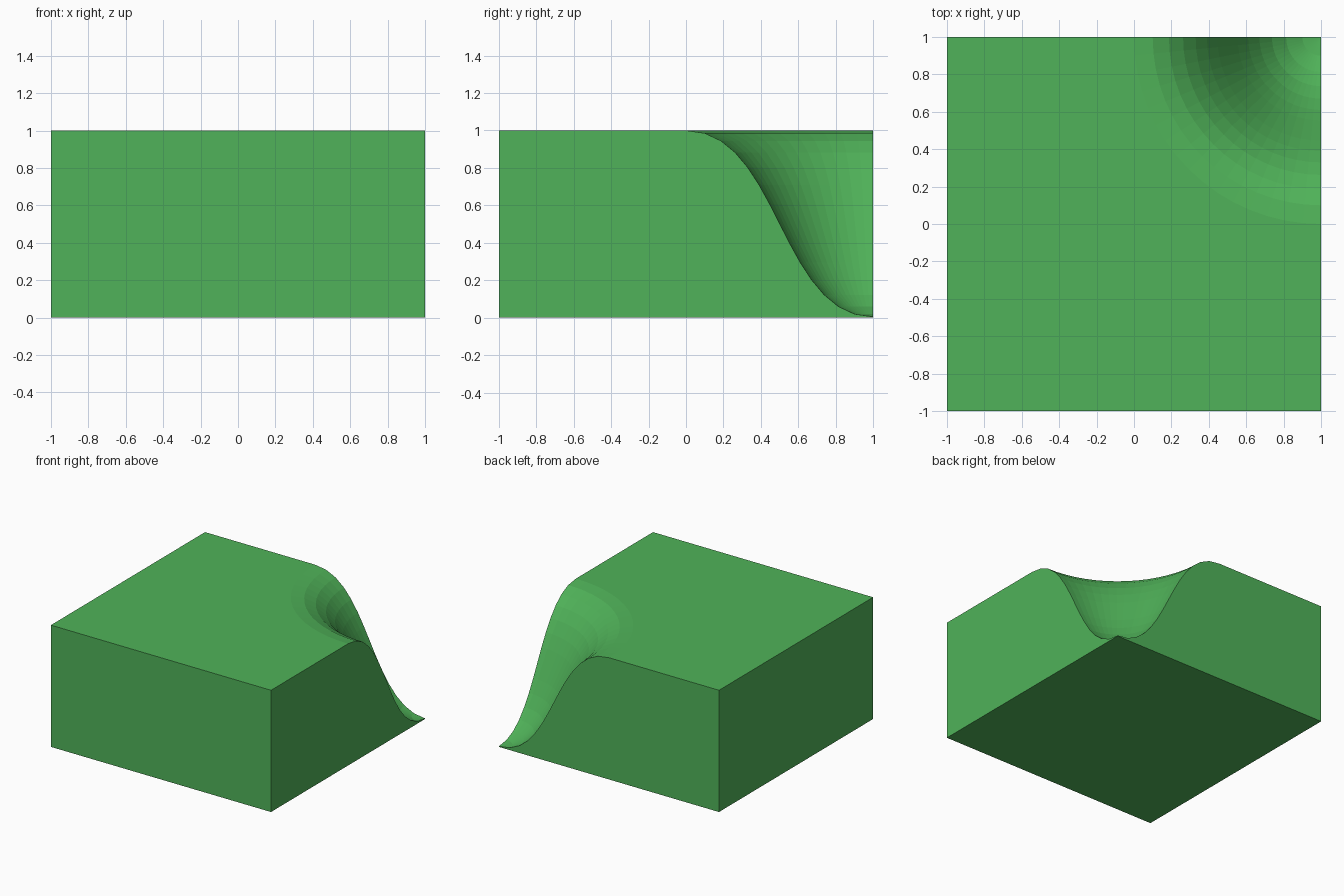
import bpy, bmesh, math

if "Cube" in bpy.data.objects:
    bpy.data.objects.remove(bpy.data.objects["Cube"])

STEPS, SECTORS = 14, 16   # rings down the slope, wedges around the corner
LIP = 0.005               # thickness left at the low corner

mat = bpy.data.materials.new("grass_green")
mat.diffuse_color = (0.08, 0.45, 0.10, 1)
mat.use_nodes = True
mat.node_tree.nodes["Principled BSDF"].inputs["Base Color"].default_value = mat.diffuse_color

# S-shaped slope: distance from the low corner and height, top to bottom
profile = []
for i in range(STEPS):
    t = i / STEPS
    radius = 1 - (1.5 * t - 1.5 * t**2 + t**3)
    profile.append((radius, LIP + (1 - LIP) * (1 - 3 * t**2 + 2 * t**3)))

bm = bmesh.new()

# Scooped slope swept a quarter turn around the corner (1, 1)
rings = []
for radius, z in profile:
    ring = []
    for j in range(SECTORS + 1):
        a = math.pi / 2 * j / SECTORS
        ring.append(bm.verts.new((1 - radius * math.cos(a), 1 - radius * math.sin(a), z)))
    rings.append(ring)
tip = bm.verts.new((1, 1, LIP))
for upper, lower in zip(rings, rings[1:]):
    for j in range(SECTORS):
        bm.faces.new((upper[j], upper[j + 1], lower[j + 1], lower[j]))
for j in range(SECTORS):
    bm.faces.new((rings[-1][j], rings[-1][j + 1], tip))

# Block corners: back left, front left, front right, then the low corner
corners = [(-1, 1), (-1, -1), (1, -1)]
top = [bm.verts.new((x, y, 1)) for x, y in corners]
base = [bm.verts.new((x, y, 0)) for x, y in corners + [(1, 1)]]

# Flat top, base and the four walls
bm.faces.new(top + rings[0][::-1])
bm.faces.new(base)
for i in range(2):
    bm.faces.new((base[i], base[i + 1], top[i + 1], top[i]))
bm.faces.new([base[3], base[0], top[0]] + [r[0] for r in rings] + [tip])
bm.faces.new([base[3], base[2], top[2]] + [r[-1] for r in rings] + [tip])
bmesh.ops.recalc_face_normals(bm, faces=bm.faces)

mesh = bpy.data.meshes.new("hill_corner_tile")
bm.to_mesh(mesh)
bm.free()
mesh.materials.append(mat)
tile = bpy.data.objects.new("hill_corner_tile", mesh)
bpy.context.collection.objects.link(tile)
